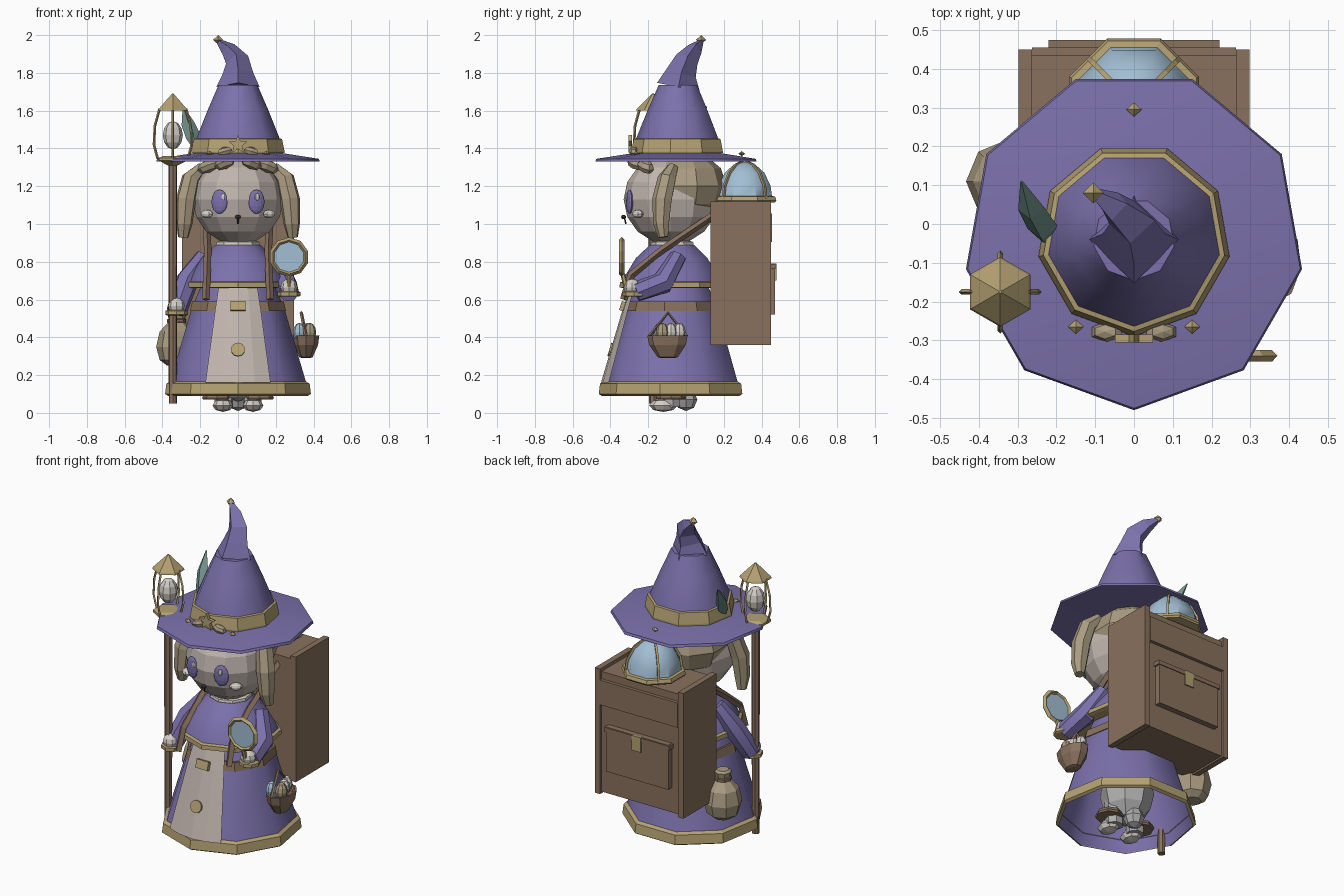
import bpy, bmesh
from math import sin, cos, pi, radians
from mathutils import Vector, Matrix, Euler

if "Cube" in bpy.data.objects:
    bpy.data.objects.remove(bpy.data.objects["Cube"], do_unlink=True)


def material(name, *rgb):
    m = bpy.data.materials.new(name)
    m.use_nodes = True
    m.diffuse_color = (*rgb, 1)
    m.node_tree.nodes["Principled BSDF"].inputs["Base Color"].default_value = (*rgb, 1)
    return m


PURPLE = material("purple cloth", .2, .165, .41)
GOLD = material("gold trim", .46, .36, .17)
BROWN = material("brown wood", .25, .165, .11)
FACE = material("pale fur", .53, .46, .42)
WHITE = material("off white", .66, .62, .57)
HAIR = material("beige hair", .4, .33, .22)
BLUE = material("glass blue", .36, .52, .66)
TEAL = material("teal feather", .17, .3, .27)
GREY = material("grey fur", .42, .42, .42)
DARK = material("dark nose", .06, .045, .05)


def finish(name, bm, mat, smooth=False):
    me = bpy.data.meshes.new(name)
    bm.to_mesh(me)
    bm.free()
    me.materials.append(mat)
    ob = bpy.data.objects.new(name, me)
    bpy.context.collection.objects.link(ob)
    if smooth:
        bpy.ops.object.select_all(action='DESELECT')
        ob.select_set(True)
        bpy.context.view_layer.objects.active = ob
        bpy.ops.object.shade_smooth_by_angle(angle=radians(42))
    return ob


def skin(name, rings, mat, cap=True, closed=True, smooth=False):
    """Bridge consecutive rings of points."""
    bm = bmesh.new()
    vs = [[bm.verts.new(p) for p in ring] for ring in rings]
    n = len(vs[0])
    for a, b in zip(vs, vs[1:]):
        for i in range(n if closed else n - 1):
            j = (i + 1) % n
            bm.faces.new((a[i], a[j], b[j], b[i]))
    if cap:
        bm.faces.new(vs[0][::-1])
        bm.faces.new(vs[-1])
        bmesh.ops.recalc_face_normals(bm, faces=bm.faces)
    return finish(name, bm, mat, smooth)


def lathe(name, profile, mat, at=(0, 0), n=9, start=-90, sweep=360, sy=1, **kw):
    full = sweep == 360
    angles = [radians(start + sweep * i / (n if full else n - 1)) for i in range(n)]
    rings = [[(at[0] + r * cos(a), at[1] + sy * r * sin(a), z) for a in angles] for r, z in profile]
    return skin(name, rings, mat, closed=full, **kw)


def tube(name, path, radii, mat, n=6, flat=1, **kw):
    """Tapered tube along a path; flat squashes its local y."""
    pts = [Vector(p) for p in path]
    if not isinstance(radii, (list, tuple)):
        radii = [radii] * len(pts)
    rings = []
    for i, (p, r) in enumerate(zip(pts, radii)):
        t = (pts[min(i + 1, len(pts) - 1)] - pts[max(i - 1, 0)]).normalized()
        q = Vector((0, 0, 1)).rotation_difference(t)
        rings.append([p + q @ Vector((r * cos(a), flat * r * sin(a), 0))
                      for a in (2 * pi * k / n - pi / 2 for k in range(n))])
    return skin(name, rings, mat, **kw)


def xform(loc, rot, size):
    return Matrix.LocRotScale(Vector(loc), Euler([radians(a) for a in rot]), Vector(size))


def ball(name, loc, size, mat, n=8, rings=6, rot=(0, 0, 0), smooth=False):
    bm = bmesh.new()
    bmesh.ops.create_uvsphere(bm, u_segments=n, v_segments=rings, radius=1, matrix=xform(loc, rot, size))
    return finish(name, bm, mat, smooth)


def box(name, loc, size, mat, rot=(0, 0, 0)):
    bm = bmesh.new()
    bmesh.ops.create_cube(bm, size=1, matrix=xform(loc, rot, size))
    return finish(name, bm, mat)


def disc(name, loc, r, depth, mat, n=10, rot=(90, 0, 0)):
    bm = bmesh.new()
    bmesh.ops.create_cone(bm, cap_ends=True, segments=n, radius1=r, radius2=r, depth=depth,
                          matrix=xform(loc, rot, (1, 1, 1)))
    return finish(name, bm, mat)


def ring(name, loc, r, thick, mat, n=9, rot=(0, 0, 0)):
    m = xform(loc, rot, (1, 1, 1))
    angles = [2 * pi * i / n - pi / 2 for i in range(n + 1)]
    loops = [[m @ Vector(((r + thick * cos(b)) * cos(a), (r + thick * cos(b)) * sin(a), thick * sin(b)))
              for b in (0, pi / 2, pi, 3 * pi / 2)] for a in angles]
    return skin(name, loops, mat, cap=False)


HAT, BODY = (0, -.04), (0, -.07)

# Hat
lathe("hat_brim", [(.2, 1.335), (.44, 1.33), (.435, 1.345), (.24, 1.375)], PURPLE, HAT, smooth=True)
lathe("hat_crown", [(.24, 1.37), (.225, 1.45), (.16, 1.61), (.105, 1.735)], PURPLE, HAT, smooth=True)
lathe("hat_band", [(.25, 1.375), (.25, 1.385), (.237, 1.45), (.215, 1.455)], GOLD, HAT)
tube("hat_tip", [(0, -.04, 1.725), (0, -.025, 1.8), (-.005, .005, 1.87), (-.05, .045, 1.925), (-.1, .078, 1.965)],
     [.115, .08, .062, .042, .016], PURPLE, n=4)
ball("hat_finial", (-.105, .08, 1.975), (.027, .027, .025), GOLD, n=4, rings=2)
for x, y in ((-.15, -.265), (.15, -.265), (0, .295)):
    ball("brim_stud", (x, y, 1.372), (.02, .018, .014), GOLD, n=4, rings=2)
star = [(r * sin(k * pi / 5), r * cos(k * pi / 5)) for k in range(10) for r in [(.052, .023)[k % 2]]]
skin("hat_star", [[(x, y, 1.42 + z) for x, z in star] for y in (-.305, -.285)], GOLD)
for s in (-1, 1):
    ball("hat_leaf", (.07 * s, -.278, 1.385), (.045, .026, .024), HAIR, n=6, rings=4, rot=(0, 15 * s, 0))
tube("feather", [(-.225, -.045, 1.4), (-.235, -.01, 1.46), (-.265, .04, 1.53), (-.29, .11, 1.62)],
     [.012, .04, .035, .003], TEAL, n=4, flat=.9)

# Head and face
ball("head", (0, -.08, 1.13), (.24, .25, .24), FACE, n=12, rings=8)
ball("back_hair", (0, -.01, 1.2), (.24, .225, .19), HAIR, n=10, rings=6)
ball("nose", (0, -.33, 1.037), (.018, .014, .012), DARK, n=6, rings=4)
tube("mouth", [(0, -.318, 1.0), (0, -.325, 1.03)], .004, DARK, n=4)
for s in (-1, 1):
    ball("eye", (.098 * s, -.299, 1.118), (.044, .017, .064), PURPLE, n=12, rings=8, rot=(0, 0, 15 * s))
    ball("eye_shine", (.09 * s + .012, -.315, 1.143), (.013, .006, .019), WHITE, n=8, rings=6, rot=(0, 0, 15 * s))
    ball("cheek", (.165 * s, -.255, 1.053), (.037, .025, .022), WHITE, rot=(0, 0, 35 * s))
    tube("side_lock", [(.29 * s, -.12, .93), (.285 * s, -.13, 1.0), (.275 * s, -.125, 1.13), (.25 * s, -.1, 1.24),
                       (.19 * s, -.07, 1.3)], [.028, .044, .054, .05, .03], HAIR, n=7)
    for x, z in ((.07, 1.325), (.16, 1.305)):
        ball("fringe", (x * s, -.31 + x * .6, z), (.065, .04, .035), HAIR, n=7, rings=4, rot=(0, 20 * s, 30 * s))

# Robe, cape and trims
lathe("skirt", [(.385, .1), (.365, .165), (.25, .55), (.2, .67)], PURPLE, BODY, cap=False, smooth=True)
lathe("skirt_hem", [(.375, .09), (.392, .1), (.385, .155), (.362, .168)], GOLD, BODY, cap=False)
lathe("apron", [(.38, .16), (.265, .55), (.225, .67)], FACE, BODY, n=5, start=-117, sweep=54, cap=False)
lathe("belt", [(.25, .54), (.258, .54), (.246, .59), (.23, .59)], BROWN, BODY, cap=False)
box("buckle", (0, -.335, .565), (.08, .025, .05), GOLD, rot=(-17, 0, 0))
disc("apron_button", (0, -.4, .335), .037, .012, GOLD, rot=(73, 0, 0))
lathe("cape", [(.27, .68), (.25, .73), (.195, .82), (.12, .89)], PURPLE, BODY, smooth=True)
lathe("cape_trim", [(.262, .66), (.282, .665), (.28, .69), (.255, .7)], GOLD, BODY)
lathe("collar", [(.11, .87), (.12, .875), (.115, .905), (.1, .91)], WHITE, BODY)

# Arms, cuffs and hands
for name, s, elbow, wrist in (("right", -1, (-.27, -.08, .7), (-.325, -.16, .54)),
                              ("left", 1, (.25, -.12, .69), (.27, -.265, .64))):
    tube(name + "_sleeve", [wrist, elbow, (.18 * s, -.04, .83)], [.055, .062, .045], PURPLE, n=7, smooth=True)
    x, y, z = wrist
    lathe(name + "_cuff", [(.05, z - .025), (.06, z - .02), (.06, z), (.045, z + .005)], GOLD, (x, y - .01), n=8)
    ball(name + "_hand", (x, y - .02, z + .025), (.045, .045, .045), WHITE, n=8, rings=6)

# Staff with lantern
SX, SY = -.345, -.175
lathe("staff", [(.022, .05), (.024, 1.33)], BROWN, (SX, SY), n=7)
lathe("lantern_base", [(.03, 1.31), (.085, 1.335), (.085, 1.35), (.06, 1.36)], GOLD, (SX, SY), n=6)
lathe("lantern_roof", [(.09, 1.6), (.085, 1.61), (.025, 1.67), (.004, 1.69)], GOLD, (SX, SY), n=6)
ball("lantern_egg", (SX, SY, 1.47), (.053, .053, .075), WHITE)
for k in range(4):
    c, d = cos(k * pi / 2), sin(k * pi / 2)
    tube("lantern_bar", [(SX + r * c, SY + r * d, z) for r, z in ((.08, 1.345), (.1, 1.42), (.095, 1.52), (.07, 1.61))],
         .007, GOLD, n=4)

# Looking glass
ring("lens_rim", (.27, -.34, .825), .09, .015, GOLD, n=10, rot=(90, 0, 0))
disc("lens", (.27, -.34, .825), .087, .01, BLUE)
tube("lens_handle", [(.27, -.31, .64), (.27, -.335, .735)], .013, GOLD)

# Basket with eggs
BX, BY = .36, -.095
lathe("basket", [(.035, .29), (.055, .295), (.1, .36), (.11, .41), (.095, .41), (.08, .385)], BROWN, (0, 0), n=9)
basket = bpy.data.objects["basket"]
basket.scale, basket.location = (.65, 1, 1), (BX, BY, 0)
tube("basket_handle", [(BX, BY - .1, .405), (BX - .025, BY, .53), (BX, BY + .1, .405)], .009, BROWN, n=4)
for x, y, m in ((.005, .015, WHITE), (-.035, -.045, BLUE), (.02, -.03, HAIR), (-.01, .06, WHITE)):
    ball("basket_egg", (BX + x, BY + y, .425), (.034, .034, .052), m, n=8, rings=6)

# Sack on the belt
lathe("sack", [(.05, .25), (.09, .28), (.108, .35), (.09, .43), (.04, .485), (.05, .53), (.035, .54)],
      HAIR, (-.325, .11), n=8)
lathe("sack_tie", [(.04, .475), (.05, .48), (.05, .495), (.04, .5)], BROWN, (-.325, .11), n=8)

# Wooden pack
box("pack_body", (0, .285, .735), (.54, .3, .73), BROWN)
for s in (-1, 1):
    box("pack_side", (.28 * s, .29, .74), (.035, .32, .76), BROWN)
    tube("pack_strap", [(.17 * s, -.33, .6), (.165 * s, -.29, .73), (.16 * s, -.13, .86), (.17 * s, .15, 1.05)],
         .02, BROWN, n=4)
box("pack_top_panel", (0, .44, .98), (.525, .03, .15), BROWN)
box("pack_pocket", (0, .445, .655), (.42, .05, .27), BROWN)
box("pocket_flap", (0, .45, .775), (.44, .05, .025), BROWN)
box("pocket_clasp", (0, .472, .745), (.06, .012, .09), GOLD)

# Glass dome on the pack
DOME = (0, .31)
curve = [(.16 * cos(a), 1.13 + .2 * sin(a)) for a in (radians(k) for k in (0, 22, 45, 67, 85))]
lathe("dome", curve, BLUE, DOME, n=8, start=22.5, smooth=True)
lathe("dome_ring", [(.175, 1.115), (.182, 1.125), (.175, 1.145), (.15, 1.15)], GOLD, DOME, n=8, start=22.5)
for k in range(4):
    a = radians(45 + 90 * k)
    tube("dome_rib", [(r * cos(a), .31 + r * sin(a), z) for r, z in curve], .009, GOLD, n=4)

# Body and feet under the skirt
ball("lower_body", (0, -.06, .24), (.15, .15, .18), GREY, n=8, rings=6)
ball("tail", (0, .0, .07), (.06, .06, .06), GREY, n=8, rings=4)
for s in (-1, 1):
    lathe("leg", [(.05, .03), (.055, .2)], GREY, (.075 * s, -.08), n=7)
    lathe("boot_cuff", [(.075, .07), (.08, .08), (.07, .1)], BROWN, (.11 * s, -.08), n=8)
    ball("foot", (.08 * s, -.12, .04), (.055, .075, .035), WHITE, n=8, rings=4)
